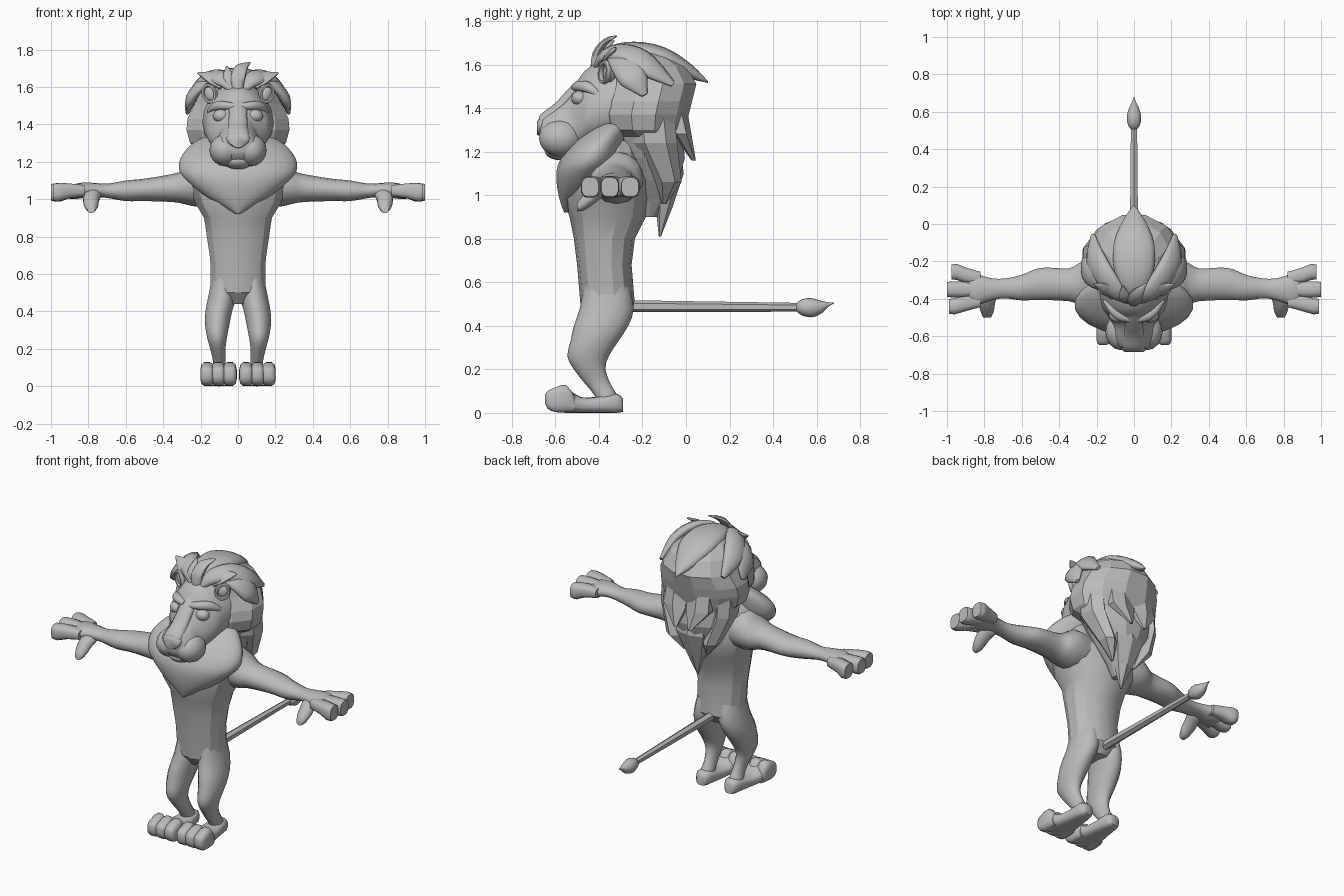
import bpy, bmesh, math
from mathutils import Vector

GREY = bpy.data.materials.new("plain_grey")
GREY.diffuse_color = (0.5, 0.5, 0.5, 1)
X, Y, Z = Vector((1, 0, 0)), Vector((0, 1, 0)), Vector((0, 0, 1))


def finish(name, bm, angle):
    bmesh.ops.recalc_face_normals(bm, faces=bm.faces)
    me = bpy.data.meshes.new(name)
    bm.to_mesh(me)
    bm.free()
    me.materials.append(GREY)
    if angle:
        me.shade_smooth()
        me.set_sharp_from_angle(angle=math.radians(angle))
    ob = bpy.data.objects.new(name, me)
    bpy.context.collection.objects.link(ob)
    return ob


def refine(rows, k):
    """Catmull-Rom interpolation of the rows of numbers."""
    out = []
    for i in range(len(rows) - 1):
        a, b, c, d = (rows[max(i - 1, 0)], rows[i], rows[i + 1],
                      rows[min(i + 2, len(rows) - 1)])
        for j in range(k):
            t = j / k
            out.append([0.5 * (2 * q + (r - p) * t + (2 * p - 5 * q + 4 * r - s) * t * t
                               + (3 * q - p - 3 * r + s) * t ** 3)
                        for p, q, r, s in zip(a, b, c, d)])
    return out + [rows[-1]]


def tube(name, rows, u=None, v=None, n=16, k=3, angle=60, power=1.0, taper=0.0, side=1):
    """Loft of rings; each row is x, y, z, half size along u, half size along v."""
    rows = refine(rows, k)
    pts = [Vector((r[0] * side, r[1], r[2])) for r in rows]
    bm = bmesh.new()
    rings = []
    for i, r in enumerate(rows):
        if u is None:   # frame that follows the path
            t = (pts[min(i + 1, len(pts) - 1)] - pts[max(i - 1, 0)]).normalized()
            out = (pts[i] - Vector((0, -0.22, 1.4))).normalized()
            uu = t.cross(out).normalized()
            vv = uu.cross(t)
        else:
            uu, vv = u, v
        ring = []
        for a in range(n):
            ang = math.tau * (a + 0.5) / n
            c, s = math.cos(ang), math.sin(ang)
            c = math.copysign(abs(c) ** power, c)
            s = math.copysign(abs(s) ** power, s)
            ring.append(bm.verts.new(pts[i] + uu * c * max(r[3], .002) * (1 - taper * s)
                                     + vv * s * max(r[4], .002)))
        rings.append(ring)
    for p, q in zip(rings, rings[1:]):
        for a in range(n):
            b = (a + 1) % n
            bm.faces.new((p[a], p[b], q[b], q[a]))
    bm.faces.new(rings[0])
    bm.faces.new(rings[-1])
    return finish(name, bm, angle)


def stack(name, rows, x=0.0, **kw):
    """Horizontal rings; each row is z, front y, back y, half width."""
    return tube(name, [(x if len(r) == 4 else r[4], (r[1] + r[2]) / 2, r[0], r[3],
                        (r[2] - r[1]) / 2) for r in rows], X, Y, **kw)


def ball(name, loc, size, seg=16, rot=(0, 0, 0), side=1):
    bm = bmesh.new()
    bmesh.ops.create_uvsphere(bm, u_segments=seg, v_segments=seg // 2 + 2, radius=1)
    ob = finish(name, bm, 80)
    ob.location = (loc[0] * side, loc[1], loc[2])
    ob.scale = size
    ob.rotation_euler = (rot[0], rot[1] * side, rot[2] * side)
    return ob


# Body
stack("torso", [(.44, -.44, -.28, .06), (.50, -.485, -.235, .148), (.68, -.50, -.25, .152),
                (.80, -.515, -.235, .17), (.90, -.535, -.185, .185), (.98, -.56, -.17, .235),
                (1.08, -.55, -.17, .27), (1.17, -.50, -.2, .25), (1.25, -.45, -.22, .18)],
      n=14, k=1, angle=25, power=.9)
stack("chest_ruff", [(.92, -.56, -.52, .01), (.96, -.575, -.46, .08), (1.02, -.59, -.4, .18),
                     (1.09, -.597, -.35, .265), (1.15, -.585, -.3, .315),
                     (1.22, -.54, -.28, .31), (1.29, -.46, -.26, .255), (1.33, -.4, -.25, .19)], n=24)

# Head: skull and muzzle in one loft, widening toward the jaw
tube("head", [(0, -.67, 1.30, .05, .05), (0, -.655, 1.30, .085, .078),
              (0, -.60, 1.29, .115, .12), (0, -.54, 1.315, .112, .145),
              (0, -.49, 1.37, .138, .17), (0, -.45, 1.405, .165, .18),
              (0, -.38, 1.43, .18, .19), (0, -.28, 1.45, .19, .19), (0, -.15, 1.46, .15, .15)],
     X, Z, n=20, taper=.2)
ball("chin", (0, -.575, 1.205), (.08, .075, .045))
# Broad bridge running from the forehead to the nose pad
tube("nose_bridge", [(0, -.45, 1.53, .06, .04), (0, -.53, 1.46, .05, .04),
                     (0, -.60, 1.385, .055, .04), (0, -.655, 1.345, .06, .038),
                     (0, -.675, 1.335, .05, .025)], X, Z, n=12)
tube("nose", [(0, -.63, 1.32, .06, .045), (0, -.67, 1.315, .062, .042),
              (0, -.685, 1.305, .045, .03)], X, Z, n=12, taper=-.3)
for s in (1, -1):
    ball("cheek", (.068, -.575, 1.262), (.085, .1, .085), side=s)
    ball("eye", (.088, -.487, 1.445), (.046, .04, .036), side=s)
    tube("brow", [(.02, -.505, 1.495, .025, .02), (.08, -.485, 1.50, .035, .026),
                  (.13, -.45, 1.495, .03, .024), (.165, -.41, 1.47, .01, .01)], Y, Z, n=8, side=s)
    ball("ear", (.15, -.35, 1.565), (.036, .03, .05), rot=(0, .4, .5), side=s)
    # Raised ear rim around a hollow
    bm = bmesh.new()
    grid = [[bm.verts.new(((.036 + .011 * math.cos(b)) * math.cos(a), .014 * math.sin(b),
                           (.047 + .011 * math.cos(b)) * math.sin(a)))
             for b in (math.tau * j / 6 for j in range(6))]
            for a in (math.tau * i / 16 for i in range(16))]
    for i in range(16):
        for j in range(6):
            p, q = grid[i], grid[(i + 1) % 16]
            bm.faces.new((p[j], p[(j + 1) % 6], q[(j + 1) % 6], q[j]))
    rim = finish("ear_rim", bm, 60)
    rim.location = (.152 * s, -.373, 1.565)
    rim.rotation_euler = (0, .4 * s, .5 * s)

# Mane: faceted mass with hanging locks
stack("mane", [(.90, -.19, -.13, .02), (.97, -.21, -.07, .07), (1.07, -.26, -.03, .14),
               (1.17, -.30, .0, .2), (1.27, -.33, -.01, .23), (1.30, -.39, .0, .265),
               (1.37, -.41, .02, .285), (1.43, -.40, .035, .28), (1.51, -.38, .055, .24),
               (1.59, -.37, .01, .195), (1.65, -.35, -.08, .13), (1.69, -.3, -.15, .05)],
      n=12, k=1, angle=0)
tube("back_lock", [(0, -.12, 1.3, .1, .08), (0, -.06, 1.1, .11, .05), (0, -.1, .95, .06, .04),
                   (0, -.12, .81, .005, .005)], X, Y, n=6, k=1, angle=0)
for s in (1, -1):
    tube("nape_lock", [(.08, -.06, 1.42, .08, .06), (.08, -.02, 1.28, .09, .045),
                       (.05, .035, 1.16, .01, .01)], X, Y, n=6, k=1, angle=0, side=s)
    tube("side_lock", [(.19, -.16, 1.42, .06, .1), (.19, -.14, 1.24, .06, .1),
                       (.13, -.08, 1.06, .05, .06), (.08, -.1, .96, .005, .01)],
         X, Y, n=6, k=1, angle=0, side=s)
    tube("swept_lock", [(.03, -.41, 1.59, .025, .015), (.085, -.37, 1.645, .05, .025),
                        (.155, -.28, 1.65, .065, .03), (.21, -.18, 1.595, .065, .03),
                        (.22, -.06, 1.51, .015, .01)], n=10, side=s)
    tube("temple_lock", [(.15, -.35, 1.62, .015, .015), (.205, -.30, 1.60, .055, .025),
                         (.25, -.24, 1.54, .07, .03), (.27, -.19, 1.46, .015, .01)],
         n=10, side=s)
    tube("wing_tip", [(.08, -.37, 1.61, .035, .02), (.14, -.35, 1.65, .045, .015),
                      (.215, -.32, 1.675, .005, .005)], n=8, side=s)
tube("crown_lock", [(0, -.42, 1.59, .02, .01), (0, -.36, 1.64, .07, .04), (0, -.24, 1.66, .11, .045),
                    (0, -.1, 1.635, .11, .045), (0, .02, 1.57, .06, .035),
                    (0, .10, 1.52, .004, .004)], X, Z, n=14)
tube("forelock", [(.0, -.42, 1.58, .03, .02), (.0, -.41, 1.65, .04, .02),
                  (.02, -.37, 1.705, .035, .015), (.065, -.32, 1.73, .004, .004)], n=8)
tube("small_forelock", [(-.03, -.4, 1.59, .03, .02), (-.05, -.39, 1.65, .035, .02),
                        (-.06, -.33, 1.71, .004, .004)], n=8)

# Limbs
for s in (1, -1):
    tube("arm", [(.10, -.34, 1.08, .13, .12), (.22, -.32, 1.08, .125, .12),
                 (.29, -.32, 1.065, .115, .09), (.35, -.325, 1.06, .09, .075),
                 (.5, -.32, 1.05, .088, .06),
                 (.6, -.34, 1.045, .07, .055), (.7, -.345, 1.045, .054, .038),
                 (.78, -.35, 1.05, .065, .038), (.85, -.35, 1.045, .09, .042),
                 (.90, -.35, 1.035, .09, .035)], Y, Z, n=14, side=s)
    for y0, y1, tip in ((-.29, -.257, .975), (-.35, -.35, 1.0), (-.41, -.44, .99)):
        tube("finger", [(.82, y0, 1.045, .035, .03), (.9, (y0 + y1) / 2, 1.045, .042, .04),
                        (tip - .03, y1, 1.037, .044, .05), (tip, y1, 1.037, .04, .045)],
             Y, Z, n=12, k=2, power=.7, side=s)
    tube("thumb", [(.77, -.36, 1.045, .05, .035), (.785, -.42, 1.005, .045, .042),
                   (.785, -.465, .97, .038, .038), (.785, -.5, .945, .022, .02)],
         X, Z, n=10, side=s)
    stack("leg", [(.58, -.47, -.26, .06, .08 * s), (.48, -.488, -.24, .076, .085 * s),
                  (.40, -.515, -.265, .073, .103 * s), (.33, -.53, -.31, .067, .111 * s),
                  (.26, -.545, -.355, .054, .112 * s), (.2, -.515, -.37, .042, .108 * s),
                  (.13, -.46, -.345, .034, .10 * s), (.08, -.42, -.315, .04, .10 * s),
                  (.02, -.40, -.30, .045, .10 * s)], n=14, k=2)
    tube("foot", [(.1, -.29, .035, .03, .03), (.1, -.32, .045, .048, .045),
                  (.1, -.40, .038, .06, .038), (.102, -.48, .036, .075, .036),
                  (.105, -.54, .052, .09, .052), (.105, -.59, .05, .09, .048)],
         X, Z, n=14, k=2, power=.7, side=s)
    for x in (.043, .105, .165):
        tube("toe", [(x, -.51, .04, .025, .035), (x, -.55, .066, .036, .064),
                     (x, -.60, .06, .037, .058), (x, -.635, .06, .033, .042),
                     (x, -.648, .065, .018, .018)], X, Z, n=12, k=2, power=.62, side=s)

# Tail with a tuft
tube("tail", [(0, -.3, .49, .028, .028), (0, .53, .485, .019, .02)], X, Z, n=6, k=1, angle=0)
tube("tail_tuft", [(0, .5, .485, .012, .012), (0, .53, .485, .034, .036), (0, .575, .483, .04, .044),
                   (0, .62, .485, .028, .03), (0, .655, .498, .01, .01), (0, .68, .505, .002, .002)],
     X, Z, n=10)
